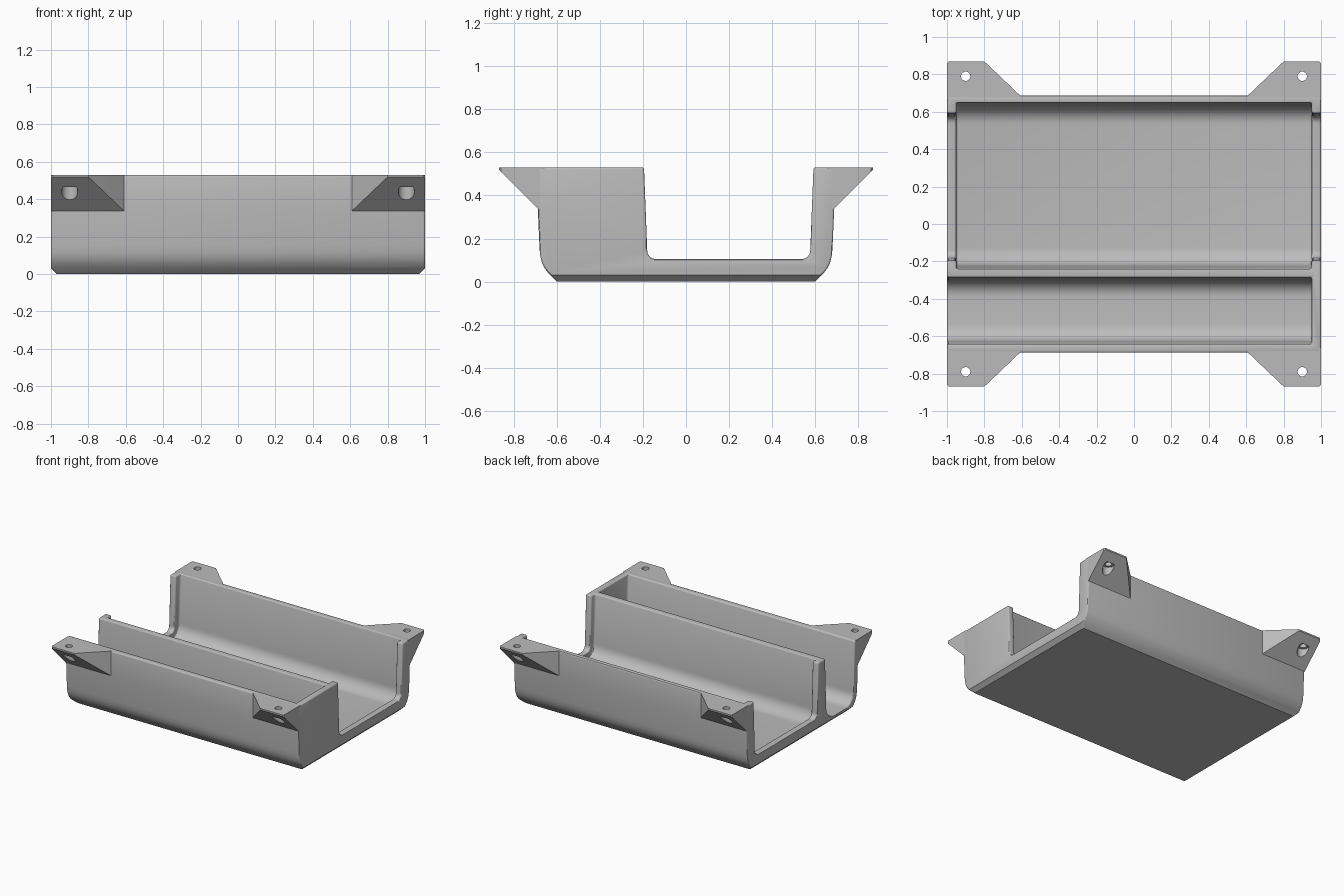
import bpy, bmesh, math
from mathutils import Vector

if "Cube" in bpy.data.objects:
    bpy.data.objects.remove(bpy.data.objects["Cube"], do_unlink=True)

TOP, WALL = 0.53, 0.05

gray = bpy.data.materials.new("light gray plastic")
gray.use_nodes = True
COLOUR = (0.5, 0.5, 0.5, 1)
gray.diffuse_color = COLOUR
gray.node_tree.nodes["Principled BSDF"].inputs["Base Color"].default_value = COLOUR


def finish(bm, name):
    bmesh.ops.recalc_face_normals(bm, faces=bm.faces)
    mesh = bpy.data.meshes.new(name)
    bm.to_mesh(mesh)
    bm.free()
    mesh.materials.append(gray)
    obj = bpy.data.objects.new(name, mesh)
    bpy.context.collection.objects.link(obj)
    return obj


def prism(profile, x0, x1):
    """Extrude a (y, z) profile along x."""
    bm = bmesh.new()
    face = bm.faces.new([bm.verts.new((x0, y, z)) for y, z in profile])
    moved = bmesh.ops.extrude_face_region(bm, geom=[face])["geom"]
    verts = [v for v in moved if isinstance(v, bmesh.types.BMVert)]
    bmesh.ops.translate(bm, verts=verts, vec=(x1 - x0, 0, 0))
    bmesh.ops.recalc_face_normals(bm, faces=bm.faces)
    return bm


def trough(y0, y1, floor, radius, draft, x0, x1, name):
    """Cutter with drafted sides and rounded bottom corners."""
    a, b = y0 + draft, y1 - draft
    pts = [(y0, TOP), (y0 - draft * 0.4, TOP + 0.2), (y1 + draft * 0.4, TOP + 0.2), (y1, TOP)]
    for cy, start in ((b - radius, 0), (a + radius, -90)):
        for i in range(11):
            t = math.radians(start - i * 9)
            pts.append((cy + radius * math.cos(t), floor + radius + radius * math.sin(t)))
    return finish(prism(pts, x0, x1), name)


def activate(obj):
    bpy.ops.object.select_all(action="DESELECT")
    obj.select_set(True)
    bpy.context.view_layer.objects.active = obj


def cut(obj, cutter):
    mod = obj.modifiers.new("cut", "BOOLEAN")
    mod.operation, mod.solver, mod.object = "DIFFERENCE", "EXACT", cutter
    activate(obj)
    bpy.ops.object.modifier_apply(modifier=mod.name)
    bpy.data.objects.remove(cutter, do_unlink=True)


def smooth(obj):
    activate(obj)
    bpy.ops.object.shade_smooth_by_angle(angle=math.radians(30))


# Outer body: drafted walls, rounded lower flanks, chamfered base
half = [(0.6, 0), (0.637, 0.037), (0.655, 0.06), (0.668, 0.085),
        (0.676, 0.115), (0.68, 0.15), (0.688, 0.335), (0.688, TOP)]
bm = prism(half + [(-y, z) for y, z in reversed(half)], -1, 1)
for s in (-1, 1):
    geom = bm.verts[:] + bm.edges[:] + bm.faces[:]
    res = bmesh.ops.bisect_plane(bm, geom=geom, plane_co=Vector((s * 0.97, 0, 0)),
                                 plane_no=Vector((s, 0, -1)), clear_outer=True)
    edges = [e for e in res["geom_cut"] if isinstance(e, bmesh.types.BMEdge)]
    bmesh.ops.contextual_create(bm, geom=edges)
body = finish(bm, "tray_body")

# Wide bay, narrow side channel open at one end, and the end notches
cut(body, trough(-0.24, 0.648, WALL, 0.1, 0.015, -0.95, 0.95, "bay_cutter"))
cut(body, trough(-0.642, -0.285, WALL, 0.09, 0.015, -1.2, 0.95, "channel_cutter"))
cut(body, trough(-0.195, 0.592, 0.105, 0.04, 0.015, -1.2, 1.2, "notch_cutter"))

# Softened rims
bevel = body.modifiers.new("rims", "BEVEL")
bevel.width, bevel.segments = 0.01, 3
bevel.limit_method, bevel.angle_limit = "ANGLE", math.radians(50)
activate(body)
bpy.ops.object.modifier_apply(modifier=bevel.name)
smooth(body)


def screw_hole(x, y, z0, z1, radius):
    bm = bmesh.new()
    bmesh.ops.create_cone(bm, cap_ends=True, segments=32, radius1=radius,
                          radius2=radius, depth=z1 - z0)
    bmesh.ops.translate(bm, verts=bm.verts, vec=(x, y, (z0 + z1) / 2))
    return finish(bm, "hole_cutter")


# Mounting ears with a sloped underside and counterbored screw holes
for sx, side in ((-1, "right"), (1, "left")):
    for sy, end in ((-1, "front"), (1, "back")):
        inner = [(1, 0.66), (0.61, 0.66), (0.61, 0.688)]
        rim = [(0.79, 0.86), (0.8, 0.868), (0.99, 0.868), (1, 0.858)]
        pts = [(x, y, TOP) for x, y in inner + rim]
        pts += [(x, y, y - 0.35) for x, y in rim]
        pts += [(x, y, 0.338) for x, y in inner + [(1, 0.688)]]
        bm = bmesh.new()
        for x, y, z in pts:
            bm.verts.new((sx * x, sy * y, z))
        bmesh.ops.convex_hull(bm, input=bm.verts)
        bmesh.ops.dissolve_limit(bm, angle_limit=0.01, verts=bm.verts, edges=bm.edges)
        ear = finish(bm, f"{end}_{side}_mounting_ear")
        cut(ear, screw_hole(sx * 0.9, sy * 0.79, 0.3, 0.465, 0.043))
        cut(ear, screw_hole(sx * 0.9, sy * 0.79, 0.4, 0.6, 0.025))
        smooth(ear)
